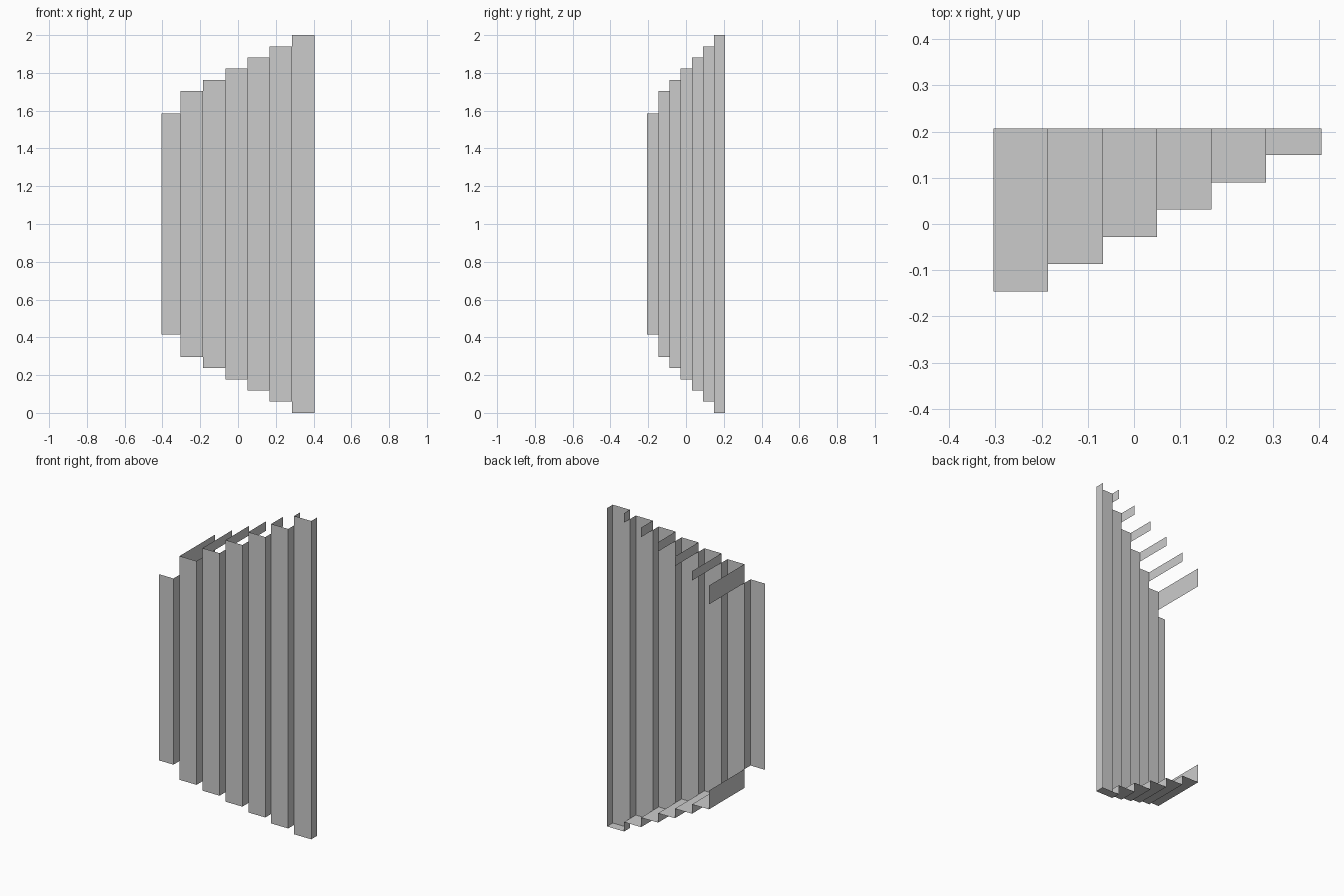
import bpy, bmesh

if "Cube" in bpy.data.objects:
    bpy.data.objects.remove(bpy.data.objects["Cube"])

# Step edges, from the short front-left slat to the tall back-right one
X = [-0.405, -0.304, -0.186, -0.067, 0.050, 0.168, 0.286, 0.405]
Y = [-0.206, -0.146, -0.087, -0.028, 0.031, 0.090, 0.149, 0.206]
Z = [0.415, 0.297, 0.238, 0.178, 0.119, 0.059, 0.0]   # lower end of each slat
BACK = Y[-1]


def sheet_object(name, quads):
    bm = bmesh.new()
    for q in quads:
        bm.faces.new([bm.verts.new(p) for p in q])
    bmesh.ops.remove_doubles(bm, verts=bm.verts, dist=1e-5)
    me = bpy.data.meshes.new(name)
    bm.to_mesh(me)
    bm.free()
    ob = bpy.data.objects.new(name, me)
    bpy.context.collection.objects.link(ob)


def x_wall(x, y0, y1, z0, z1):
    return [(x, y0, z0), (x, y1, z0), (x, y1, z1), (x, y0, z1)]


for i in range(7):
    x0, x1, y0, y1 = X[i], X[i + 1], Y[i], Y[i + 1]
    z0, z1 = Z[i], 2 - Z[i]
    # Slat: front face and right-hand return
    sheet_object(f"slat_{i}", [
        [(x0, y0, z0), (x1, y0, z0), (x1, y0, z1), (x0, y0, z1)],
        x_wall(x1, y0, y1, z0, z1)])
    if i:
        # Step risers at bottom and top (facing left)
        sheet_object(f"risers_{i}", [
            x_wall(x0, y0, BACK, z0, Z[i - 1])[::-1],
            x_wall(x0, y0, BACK, 2 - Z[i - 1], z1)[::-1]])
        # Step tread, only along the bottom; the top is open
        sheet_object(f"floor_tread_{i}", [
            [(x0, y0, z0), (x0, BACK, z0), (x1, BACK, z0), (x1, y0, z0)]])
